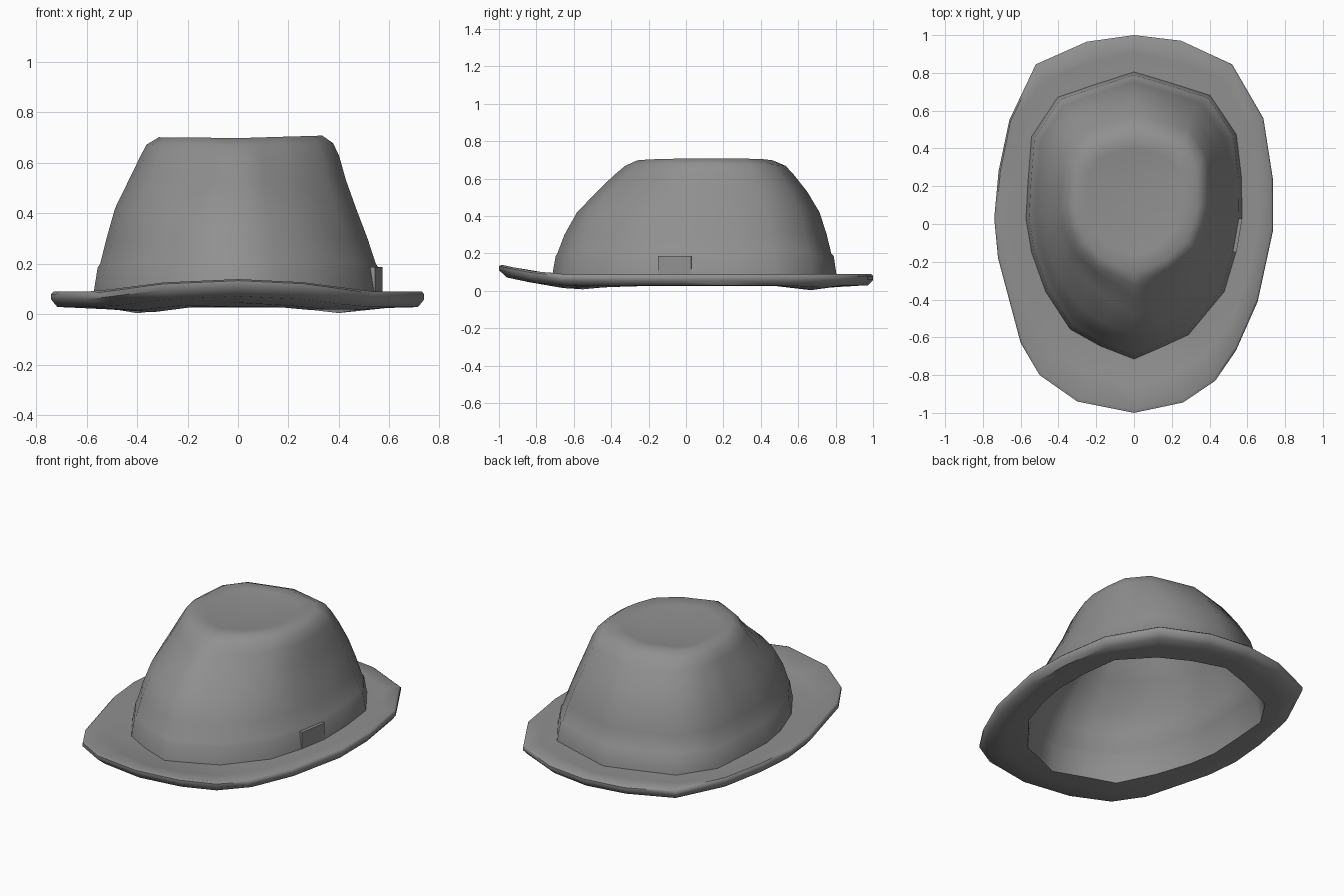
import bpy, bmesh, math
from mathutils import Vector

cube = bpy.data.objects.get("Cube")
if cube:
    bpy.data.objects.remove(cube, do_unlink=True)

felt = bpy.data.materials.new("grey felt")
GREY = (0.28, 0.28, 0.28, 1)
felt.use_nodes = True
felt.diffuse_color = GREY
bsdf = next(n for n in felt.node_tree.nodes if n.type == 'BSDF_PRINCIPLED')
bsdf.inputs["Base Color"].default_value = GREY
bsdf.inputs["Roughness"].default_value = 0.8

# Outlines seen from above: down the left side to the front, back up the right side
BRIM = [(0, 1), (.25, .97), (.52, .845), (.685, .56), (.735, .24), (.737, -.03),
        (.655, -.41), (.54, -.67), (.43, -.83), (.26, -.945), (0, -1),
        (-.3, -.94), (-.5, -.8), (-.6, -.63), (-.72, -.18), (-.74, .03),
        (-.717, .28), (-.66, .55), (-.52, .845), (-.25, .965)]
CROWN = [(0, .815), (.2, .755), (.405, .69), (.545, .48), (.572, .25), (.575, .03),
         (.545, -.14), (.48, -.36), (.29, -.59), (.15, -.655), (0, -.72),
         (-.18, -.65), (-.34, -.56), (-.47, -.36), (-.545, -.15), (-.575, .03),
         (-.565, .22), (-.545, .47), (-.405, .68), (-.2, .75)]


def sag(p):
    """How far the underside hangs down near its four diagonal corners."""
    y = 0.64 if p.y > 0 else -0.55
    d = math.hypot(abs(p.x) - 0.4, p.y - y)
    return 0.027 * math.exp(-(d / 0.14) ** 2)


def brim_ring(t, z):
    """Ring between crown (t=0) and brim edge (t=1), turned up at the front."""
    ring = []
    for (cx, cy), (bx, by) in zip(CROWN, BRIM):
        x, y = cx + (bx - cx) * t, cy + (by - cy) * t
        lift = 0.053 * max(0, (-y - 0.7) / 0.3) ** 1.3
        ring.append(Vector((x, y, z + lift)))
    return ring


def crown_ring(z, width, front, back, shift=0):
    """Crown outline fitted to a width and front/back limits, with front pinches."""
    ring = []
    for cx, cy in CROWN:
        x = cx * width / 0.575
        y = front + (cy + 0.72) / 1.53 * (back - front)
        rise = 0.02 * (abs(x) - 0.1 + 0.5 * x) * (z / 0.7) ** 4
        p = Vector((x + shift, y, z + rise))
        dent = Vector((math.copysign(0.23, x), -0.35, 0.57))
        pull = 0.045 * math.exp(-((p - dent).length / 0.15) ** 2)
        if abs(x) > 0.01:
            p += Vector((-math.copysign(pull, x) * 0.6, pull, 0))
        ring.append(p)
    return ring


# Height, half width, front, back and sideways shift of the crown, hatband to top edge
LEVELS = [(.085, .572, -.715, .80, 0), (.185, .556, -.697, .785, 0),
          (.2, .546, -.688, .772, 0), (.3, .517, -.65, .748, -.004),
          (.42, .477, -.583, .71, -.01), (.53, .43, -.477, .645, -.003),
          (.62, .395, -.385, .575, .006), (.67, .37, -.325, .53, .007),
          (.70, .324, -.26, .46, .01)]
DISH = [(.693, .25, -.17, .4), (.682, .14, 0, .28)]


def lining(level, gap=0.012):
    z, w, front, back, *shift = level
    return crown_ring(z - gap, w - gap, front + gap, back - gap, *shift)


# One continuous felt wall: lining, underside, rolled edge, brim top, crown, dished top
rings = [lining(l) for l in DISH[::-1] + LEVELS[:0:-1]]
opening = lining(LEVELS[0], 0.006)
for p in opening:
    p.z = 0.03 - sag(p)
underside = brim_ring(.4, .027)
for p in underside:
    p.z -= 0.8 * sag(p)
rings += [opening, underside]
rings += [brim_ring(t, z) for t, z in
          [(.85, .028), (1, .058), (1, .08), (.94, .09), (.5, .085)]]
rings += [crown_ring(*l) for l in LEVELS + DISH]

bm = bmesh.new()
loops = [[bm.verts.new(p) for p in ring] for ring in rings]
n = len(CROWN)
for a, b in zip(loops, loops[1:]):
    for i in range(n):
        j = (i + 1) % n
        bm.faces.new((a[i], a[j], b[j], b[i]))
for loop, z in ((loops[0], 0.668), (loops[-1], 0.68)):
    pole = bm.verts.new((0, 0.14, z))
    for i in range(n):
        bm.faces.new((loop[i], loop[(i + 1) % n], pole))
bmesh.ops.recalc_face_normals(bm, faces=bm.faces)


def finish(bm, name, angle):
    mesh = bpy.data.meshes.new(name)
    bm.to_mesh(mesh)
    bm.free()
    mesh.materials.append(felt)
    ob = bpy.data.objects.new(name, mesh)
    bpy.context.collection.objects.link(ob)
    bpy.ops.object.select_all(action='DESELECT')
    ob.select_set(True)
    bpy.context.view_layer.objects.active = ob
    bpy.ops.object.shade_smooth_by_angle(angle=math.radians(angle))
    return ob


finish(bm, "hat_body", 50)

# Small flat tab on the left side of the hatband
bm = bmesh.new()
bmesh.ops.create_cube(bm, size=1)
for v in bm.verts:
    v.co = Vector((v.co.x * 0.02, v.co.y * 0.18, v.co.z * 0.1))
tab = finish(bm, "band_tab", 30)
tab.location = (0.548, -0.06, 0.137)
tab.rotation_euler.z = -math.atan2(0.03, 0.18)
